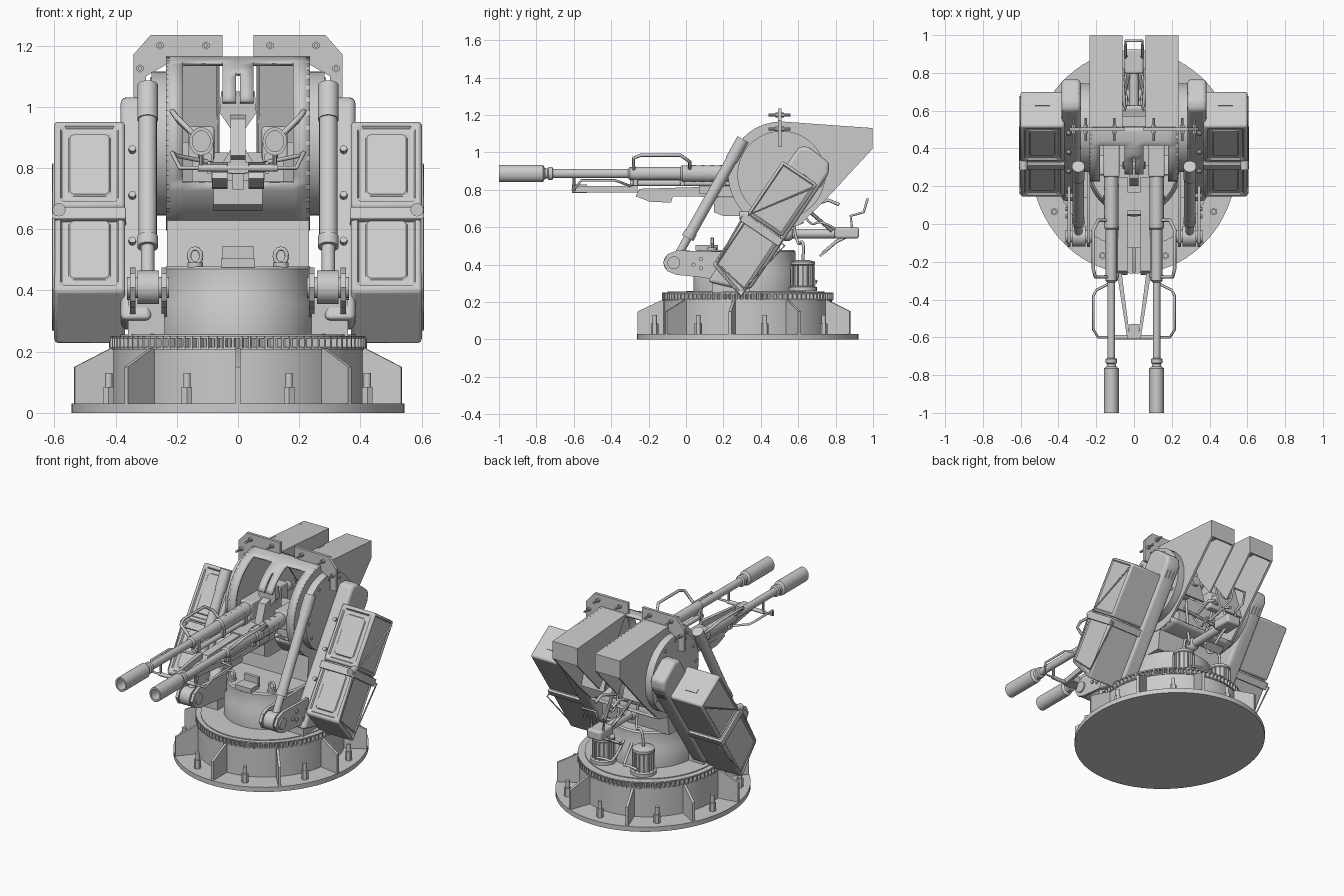
import bpy, bmesh
from math import sin, cos, pi, radians
from mathutils import Vector, Matrix

if "Cube" in bpy.data.objects:
    bpy.data.objects.remove(bpy.data.objects["Cube"])

CY = 0.33          # centre of the round base
SX = 0.92          # base is slightly narrower in x
TILT = radians(-34)
U, V = (0.56, 0.83), (0.83, -0.56)   # tilted axes of arms and ammo boxes

def finish(name, bm, bevel=0):
    bmesh.ops.recalc_face_normals(bm, faces=bm.faces)
    me = bpy.data.meshes.new(name); bm.to_mesh(me); bm.free()
    ob = bpy.data.objects.new(name, me); bpy.context.collection.objects.link(ob)
    if bevel:
        m = ob.modifiers.new("bevel", 'BEVEL'); m.width = bevel; m.segments = 3
    return ob

def box(name, c, s, rx=0, rz=0, bevel=0):
    bm = bmesh.new()
    M = Matrix.Translation(c) @ Matrix.Rotation(rz, 4, 'Z') @ Matrix.Rotation(rx, 4, 'X') @ Matrix.Diagonal((*s, 1))
    bmesh.ops.create_cube(bm, size=1, matrix=M)
    return finish(name, bm, bevel)

def cyl(name, p, q, r, n=20, r2=None):
    p, q = Vector(p), Vector(q)
    bm = bmesh.new()
    M = Matrix.Translation((p + q) / 2) @ (q - p).to_track_quat('Z', 'Y').to_matrix().to_4x4()
    bmesh.ops.create_cone(bm, cap_ends=True, segments=n, radius1=r, radius2=r if r2 is None else r2, depth=(q - p).length, matrix=M)
    return finish(name, bm)

def prism(name, pts, a0, a1, axis='x', bevel=0):
    put = {'x': lambda a, b, d: (d, a, b), 'y': lambda a, b, d: (a, d, b), 'z': lambda a, b, d: (a, b, d)}[axis]
    bm = bmesh.new()
    lo = [bm.verts.new(put(a, b, a0)) for a, b in pts]
    hi = [bm.verts.new(put(a, b, a1)) for a, b in pts]
    bm.faces.new(lo); bm.faces.new(hi)
    for i in range(len(pts)):
        j = (i + 1) % len(pts)
        bm.faces.new((lo[i], lo[j], hi[j], hi[i]))
    return finish(name, bm, bevel)

def lathe(name, prof, o, axis='z', n=48, sx=1):
    bm = bmesh.new(); rings = []
    for r, h in prof:
        ring = []
        for k in range(n):
            a, b = r * cos(2 * pi * k / n), r * sin(2 * pi * k / n)
            ring.append(bm.verts.new((o[0] + a * sx, o[1] + (b if axis == 'z' else h), o[2] + (h if axis == 'z' else b))))
        rings.append(ring)
    for A, B in zip(rings, rings[1:]):
        for k in range(n):
            bm.faces.new((A[k], A[(k + 1) % n], B[(k + 1) % n], B[k]))
    bmesh.ops.remove_doubles(bm, verts=bm.verts, dist=1e-5)
    return finish(name, bm)

def tube(name, pts, r, smooth=False):
    cu = bpy.data.curves.new(name, 'CURVE'); cu.dimensions = '3D'
    cu.bevel_depth = r; cu.bevel_resolution = 2; cu.use_fill_caps = True
    sp = cu.splines.new('NURBS' if smooth else 'POLY'); sp.points.add(len(pts) - 1)
    for p, co in zip(sp.points, pts): p.co = (*co, 1)
    if smooth: sp.use_endpoint_u = True; sp.order_u = 3
    ob = bpy.data.objects.new(name, cu); bpy.context.collection.objects.link(ob)

def uv(u, v):      # tilted coordinates -> (y, z)
    return (0.42 + u * U[0] + v * V[0], 0.61 + u * U[1] + v * V[1])

def tbox(name, x, u, v, s, bevel=0):
    return box(name, (x, *uv(u, v)), s, rx=TILT, bevel=bevel)

# --- base: flange, drum, gussets, bolts, ring gear, turntable
lathe("base_flange", [(0, 0), (.592, 0), (.592, .03), (0, .03)], (0, CY, 0), n=72, sx=SX)
lathe("base_drum", [(.45, .02), (.45, .21), (0, .21)], (0, CY, 0), n=72, sx=SX)
for k in range(9):
    a = radians(40 * k)
    g = prism("base_gusset", [(-.44, .03), (-.588, .03), (-.588, .15), (-.46, .21), (-.44, .21)], -.008, .008)
    g.matrix_world = Matrix.Translation((0, CY, 0)) @ Matrix.Diagonal((SX, 1, 1, 1)) @ Matrix.Rotation(a, 4, 'Z')
    b = a + radians(20)
    x, y = .53 * sin(b) * SX, CY - .53 * cos(b)
    cyl("anchor_nut", (x, y, .03), (x, y, .085), .02, 6)
    cyl("anchor_bolt", (x, y, .03), (x, y, .13), .012, 12)
teeth = []
for k in range(96):
    for f, r in ((0, .437), (.25, .458), (.5, .458), (.75, .437)):
        a = 2 * pi * (k + f) / 96
        teeth.append((r * cos(a) * SX, CY + r * sin(a)))
prism("ring_gear", teeth, .21, .25, 'z')
for z in (.207, .243):
    lathe("gear_rim", [(0, z), (.455, z), (.455, z + .008), (0, z + .008)], (0, CY, 0), n=72, sx=SX)
lathe("turntable", [(0, .25), (.42, .25), (.42, .256), (.28, .258), (.28, .36), (.265, .39), (.265, .47), (.255, .478), (0, .478)], (0, .32, 0), n=64, sx=SX)
prism("turntable_stop", [(-.055, .05), (.055, .05), (.055, .13), (.03, .17), (-.03, .17), (-.055, .13)], .475, .505, 'z')
box("stop_block", (0, .14, .515), (.1, .02, .06))
for s in (1, -1):
    tube("lifting_eye", [(s * .14 + .02 * cos(t * pi / 6), .14, .512 + .025 * sin(t * pi / 6)) for t in range(13)], .007)
    cyl("eye_base", (s * .14, .14, .475), (s * .14, .14, .492), .025, 16)

# --- cradle shell: curved drum with gun windows
xs = [-.235, -.18, -.05, -.006, .006, .05, .18, .235]
N = 40
ang = [radians(-115 + 206 * k / N) for k in range(N + 1)]
bm = bmesh.new()
grid = [[bm.verts.new((x, .51 - .277 * cos(t), .88 + .277 * sin(t))) for x in xs] for t in ang]
for i in range(N):
    d = (ang[i] + ang[i + 1]) / 2 * 180 / pi
    for j in range(7):
        slot = j in (1, 5) and -29 < d < 71
        mid = j in (2, 3, 4) and -29 < d < 27
        slit = j == 3 and 27 < d < 55
        if not (slot or mid or slit):
            bm.faces.new((grid[i][j], grid[i][j + 1], grid[i + 1][j + 1], grid[i + 1][j]))
bmesh.ops.delete(bm, geom=[v for v in bm.verts if not v.link_faces], context='VERTS')
shell = finish("cradle_shell", bm)
m = shell.modifiers.new("thick", 'SOLIDIFY'); m.thickness = .015; m.offset = 0

arc = [(.51 - .285 * cos(radians(t)), .88 + .285 * sin(radians(t))) for t in range(-110, 91, 10)]
for s in (1, -1):
    # hood: side cheeks, roof and end plate, inner back wall
    prism("hood_outer_side", arc + [(.998, 1.13), (.998, 1.02), (.74, .74)], s * .222, s * .236)
    prism("hood_inner_side", [(.51, 1.165), (.998, 1.13), (.998, 1.02), (.78, .79), (.66, .95)], s * .06, s * .07)
    prism("hood_roof", [(.5, 1.165), (.998, 1.13), (.998, 1.02), (.986, 1.02), (.986, 1.12), (.5, 1.152)], s * .06, s * .236)
    prism("hood_back_wall", [(.6, 1.15), (.612, 1.15), (.73, .75), (.715, .75)], s * .065, s * .225)
    cyl("trunnion_disc", (s * .23, .51, .88), (s * .282, .51, .88), .235, 56)
    for k in range(12):
        a = k * pi / 6
        y, z = .51 + .205 * cos(a), .88 + .205 * sin(a)
        cyl("disc_bolt", (s * .28, y, z), (s * .287, y, z), .01, 8)

    # top lug plates with through pins
    prism("lug_plate", [(s * a, b) for a, b in ((.05, 1.14), (.05, 1.235), (.285, 1.235), (.342, 1.17), (.342, 1.03), (.3, 1.03), (.3, 1.1), (.23, 1.14))], .492, .51, 'y')
    for x, z in ((.105, 1.2), (.255, 1.2), (.32, 1.125)):
        cyl("lug_pin", (s * x, .44, z), (s * x, .56, z), .007, 10)
        cyl("lug_nut", (s * x, .478, z), (s * x, .524, z), .013, 6)

    # tilted support arm
    prism("support_arm", [uv(*p) for p in ((-.42, -.083), (-.37, .05), (-.32, .13), (.42, .13), (.47, .1), (.48, -.04), (.45, -.083))], s * .283, s * .383, bevel=.018)
    for k in range(3):
        tbox("arm_vent", s * (.31 + .023 * k), .36, .132, (.01, .008, .05))
    for u in (-.3, -.12, .06, .24):
        y, z = uv(u, -.09)
        cyl("arm_bolt", (s * .345, y - .008, z + .005), (s * .345, y + .01, z - .007), .012, 8)
    box("arm_foot", (s * .3, .24, .31), (.12, .2, .13))

    # elevation actuator and its clevis
    P, Q = Vector((s * .295, -.065, .41)), Vector((s * .295, .305, 1.07))
    L = lambda t: P.lerp(Q, t)
    cyl("actuator_rod", L(0), L(.3), .022)
    cyl("actuator_gland", L(.2), L(.25), .034)
    cyl("actuator_body", L(.24), L(1), .03)
    cyl("actuator_head", L(.83), L(1), .034)
    prism("actuator_bracket", [(.3, .3), (.3, .47), (-.05, .475), (-.1, .455), (-.123, .41), (-.1, .365), (-.05, .345), (.1, .33)], s * .232, s * .25)
    prism("actuator_bracket", [(.2, .3), (.2, .47), (-.05, .475), (-.1, .455), (-.123, .41), (-.1, .365), (-.05, .345), (.1, .33)], s * .335, s * .353)
    cyl("actuator_eye", (s * .258, -.065, .41), (s * .328, -.065, .41), .055, 28)
    cyl("clevis_pin", (s * .225, -.065, .41), (s * .362, -.065, .41), .034, 24)
    for y, z in ((.04, .4), (.08, .43), (.08, .38)):
        cyl("bracket_bolt", (s * .35, y, z), (s * .362, y, z), .011, 8)

    # ammo box: two halves with recessed front panels, slanted bottom
    for u in (.17, -.17):
        bm = bmesh.new()
        bmesh.ops.create_cube(bm, size=1, matrix=Matrix.Diagonal((.232, .226, .34, 1)))
        for v in bm.verts:
            if u < 0 and v.co.z < 0: v.co.z += -.05 if v.co.y > 0 else .01
        bm.faces.ensure_lookup_table()
        for d, t in ((Vector((0, -1, 0)), .03), (Vector((s, 0, 0)), .02)):
            bm.normal_update()
            f = max(bm.faces, key=lambda f: f.normal.dot(d) * f.calc_area() ** .01)
            bmesh.ops.inset_individual(bm, faces=[f], thickness=t)
            bmesh.ops.inset_individual(bm, faces=[f], thickness=.008, depth=-.01 if t > .025 else -.006)
            if t > .025:   # raised centre pad of the front panel
                bmesh.ops.inset_individual(bm, faces=[f], thickness=.03)
                bmesh.ops.inset_individual(bm, faces=[f], thickness=.006, depth=.006)
        bm.transform(Matrix.Translation((s * .485, *uv(u, 0))) @ Matrix.Rotation(TILT, 4, 'X'))
        ob = finish("ammo_box", bm)
        m = ob.modifiers.new("bevel", 'BEVEL'); m.width = .012; m.segments = 2; m.limit_method = 'ANGLE'; m.angle_limit = radians(65)
    tbox("ammo_strap", s * .487, -.03, 0, (.242, .25, .045), .004)
    tbox("ammo_handle_slot", s * .485, .339, .03, (.08, .025, .01))
    y, z = uv(-.02, -.125)
    cyl("strap_knob", (s * .585, y - .02, z), (s * .585, y + .03, z), .022, 12)
    rail = [(s * .602, *uv(*p)) for p in ((.31, .1), (-.03, -.12), (-.03, .15), (-.34, .1), (-.31, -.1), (-.03, -.12))]
    tube("box_guard", rail, .005)

    # gun: muzzle, barrel, sleeve, perforated jacket as one lathe
    gun = [(0, -.78), (.034, -.78), (.034, -1), (.046, -1), (.046, -.765), (.03, -.755), (.026, -.74), (.036, -.735), (.036, -.715),
           (.024, -.71), (.024, -.31), (.035, -.3), (.035, -.03), (.044, -.02), (.044, .3), (0, .3)]
    lathe("gun_barrel", gun, (s * .12, 0, .887), 'y', 28, .86)
    for y in (.04, .09, .14, .19):
        cyl("jacket_port", (s * .081, y, .887), (s * .159, y, .887), .01, 10)
        cyl("jacket_port", (s * .12, y, .842), (s * .12, y, .932), .01, 10)
    box("gun_receiver", (s * .12, .43, .88), (.085, .36, .11), bevel=.008)
    cyl("receiver_buffer", (s * .12, .6, .88), (s * .12, .72, .88), .03)
    box("feed_tray", (s * .175, .42, .86), (.09, .12, .05))
    tube("carry_handle", [(s * .145, -.28, .91), (s * .205, -.28, .97), (s * .215, -.24, .985), (s * .215, -.03, .985), (s * .19, .02, .95), (s * .145, .02, .91)], .009)
    cyl("gas_tube", (s * .1, -.3, .835), (s * .1, .3, .835), .016, 14)
    for y in (-.27, -.02, .2):
        box("gas_tube_clamp", (s * .105, y, .855), (.05, .025, .07), bevel=.004)
    # folded front guard and tapered spar
    tube("front_guard", [(s * .1, -.3, .82), (s * .2, -.35, .84), (s * .215, -.38, .85), (s * .215, -.56, .85), (s * .19, -.6, .8), (0, -.6, .8)], .007)
    prism("spar_blade", [(s * .02, -.61), (s * .035, -.61), (s * .09, -.26), (s * .065, -.26)], .785, .82, 'z')
    cyl("guard_post", (s * .12, -.6, .79), (s * .12, -.6, .91), .008, 10)
    prism("spar_receiver", [(-.27, .765), (-.25, .805), (.25, .82), (.25, .76), (-.07, .765), (-.08, .732), (-.19, .735)], s * .035, s * .085)
    box("spar_slot", (s * .07, -.14, .77), (.036, .1, .02))

    # hydraulic motor with ribs and hose
    x = s * .14
    lathe("pump_motor", [(0, .26), (.075, .26), (.075, .28), (.058, .285), (.058, .395), (.064, .4), (.064, .415), (.03, .425), (0, .425)], (x, .625, 0), n=24)
    for k in range(14):
        a = 2 * pi * k / 14
        box("motor_rib", (x + .06 * cos(a), .625 + .06 * sin(a), .34), (.014, .005, .11), rz=a)
    tube("hydraulic_hose", [(x, .625, .42), (x, .63, .5), (x * .8, .62, .53), (s * .07, .6, .5), (s * .06, .57, .62), (s * .1, .6, .8)], .008, True)
    tube("hydraulic_hose", [(x, .69, .3), (s * .08, .7, .32), (s * .03, .68, .29), (s * .03, .58, .4)], .008, True)

# --- centre of the cradle
box("cradle_block", (0, .44, .8), (.3, .26, .1))
prism("centre_shield", [(-.055, 1.05), (.055, 1.05), (.06, .98), (.025, .93), (.025, .86), (.06, .8), (-.06, .8), (-.025, .86), (-.025, .93), (-.06, .98)], .29, .33, 'y')
prism("shield_neck", [(.24, .96), (.4, 1.0), (.4, .8), (.2, .84)], -.025, .025)
prism("cradle_chin", [(.15, .68), (.2, .66), (.35, .66), (.35, .76), (.15, .76)], -.08, .08)
box("chin_lug", (0, .14, .76), (.035, .06, .06))
box("spar_bridge", (0, .12, .8), (.2, .1, .04))
cyl("spar_tip", (-.13, -.6, .8), (.13, -.6, .8), .012, 12)
box("spar_nose", (0, -.57, .805), (.05, .08, .045))
prism("cradle_underframe", [(.42, .61), (.52, .61), (.56, .7), (.56, .8), (.42, .8)], -.12, .12)
prism("cradle_saddle", [(.36, .47), (.5, .47), (.52, .62), (.38, .65)], -.232, .232)

# --- rear operator controls
cyl("control_spar", (0, .5, .565), (0, .8, .565), .026)
lathe("control_ball", [(.04 * sin(t * pi / 10), -.04 * cos(t * pi / 10)) for t in range(11)], (0, .54, .565), n=20)
box("control_housing", (0, .86, .57), (.1, .13, .06), bevel=.012)
tube("control_loop", [(-.04, .89, .58), (-.045, .88, .66), (-.045, .95, .68), (-.045, .97, .75), (.045, .97, .75), (.045, .95, .68), (.045, .88, .66), (.04, .89, .58)], .007)
tube("control_pedal_arm", [(0, .86, .55), (0, .8, .52), (0, .73, .46)], .009)
box("control_pedal", (0, .735, .46), (.12, .05, .012), rx=radians(35))
for s in (1, -1):
    tube("control_grip", [(s * .05, .62, .7), (s * .06, .76, .745), (s * .06, .82, .72)], .009)
    tube("control_cable", [(s * .04, .8, .59), (s * .06, .72, .64), (s * .03, .66, .6), (s * .05, .6, .72)], .006, True)
    cyl("control_strut", (s * .09, .55, .78), (s * .03, .78, .58), .01, 10)

# smooth round parts, keep edges sharp
for ob in bpy.context.collection.objects:
    ob.select_set(ob.type == 'MESH')
    if ob.type == 'MESH': bpy.context.view_layer.objects.active = ob
bpy.ops.object.shade_smooth_by_angle(angle=radians(35))
